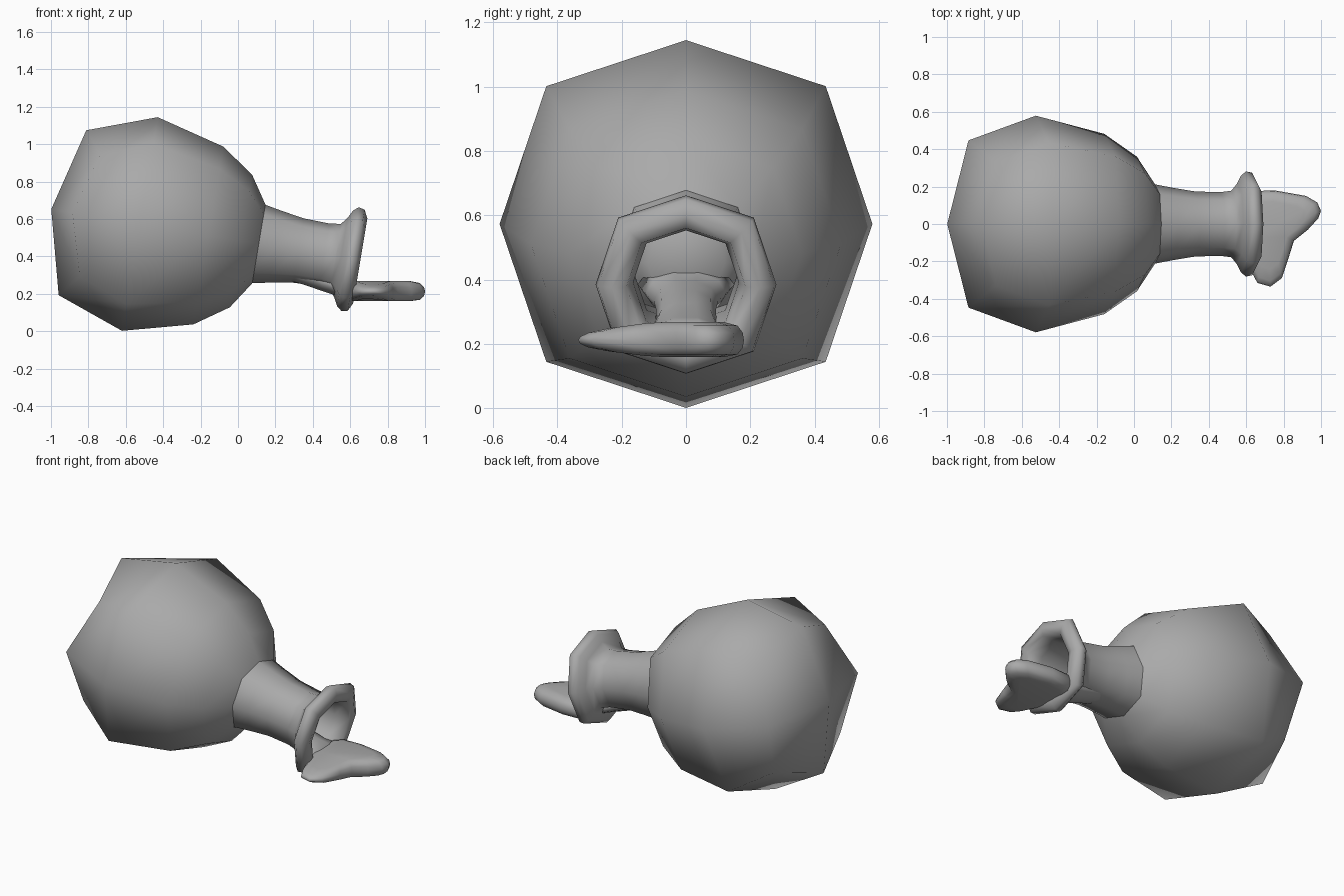
import bpy, bmesh
from math import sin, cos, pi
from mathutils import Vector

cube = bpy.data.objects.get("Cube")
if cube:
    bpy.data.objects.remove(cube, do_unlink=True)

grey = bpy.data.materials.new("plain_grey")
colour = (0.4, 0.4, 0.4, 1)
grey.use_nodes = True
grey.diffuse_color = colour
grey.node_tree.nodes["Principled BSDF"].inputs["Base Color"].default_value = colour

# Frame of the tilted flask: centre of the belly, long axis, and up normal
CENTRE = Vector((-0.525, 0, 0.573))
AXIS = Vector((0.986, 0, -0.165)).normalized()
SIDE = Vector((0, 1, 0))
UP = SIDE.cross(AXIS) * -1


def loft(name, rings, capped=True):
    """Skin a list of equal-length point rings, smooth shaded."""
    bm = bmesh.new()
    rows = [[bm.verts.new(p) for p in ring] for ring in rings]
    n = len(rows[0])
    for a, b in zip(rows, rows[1:]):
        for i in range(n):
            j = (i + 1) % n
            bm.faces.new((a[i], a[j], b[j], b[i]))
    if capped:
        bm.faces.new(rows[0][::-1])
        bm.faces.new(rows[-1])
    bmesh.ops.remove_doubles(bm, verts=bm.verts, dist=0.0005)
    bmesh.ops.recalc_face_normals(bm, faces=bm.faces)
    for face in bm.faces:
        face.smooth = True
    mesh = bpy.data.meshes.new(name)
    bm.to_mesh(mesh)
    bm.free()
    mesh.materials.append(grey)
    bpy.context.collection.objects.link(bpy.data.objects.new(name, mesh))


def turned(name, profile):
    """Eight-sided form from (distance, radius) pairs; corners sit slightly
    wider, or at a second (distance, radius) pair when one is given."""
    rings = []
    for s, r, *corner in profile:
        cs, cr = corner or (s, r * 1.06)
        ring = []
        for k in range(8):
            d, q = (cs, cr) if k % 2 else (s, r)
            a = k * pi / 4
            ring.append(CENTRE + AXIS * d + (UP * cos(a) + SIDE * sin(a)) * q)
        rings.append(ring)
    loft(name, rings, False)


# Round body, with blunt four-sided base
body = [(-0.48, 0.0), (-0.365, 0.447, -0.27, 0.467), (0, 0.579), (0.371, 0.482),
        (0.548, 0.36), (0.645, 0.214)]
turned("flask_body", body)

# Neck, rolled lip and inside of the neck
turned("flask_neck", [
    (0.63, 0.215), (0.74, 0.194), (0.863, 0.174), (1.0, 0.17), (1.06, 0.178),
    (1.09, 0.215), (1.113, 0.26), (1.14, 0.281), (1.173, 0.274),
    (1.195, 0.23), (1.185, 0.185), (1.1, 0.164), (0.9, 0.162), (0.62, 0.19)])

# Liquid filling the body, ending in a plug inside the neck
liquid = [tuple(v * 0.95 for v in row) for row in body]
turned("liquid_fill", liquid + [(0.7, 0.165), (0.74, 0.12), (0.755, 0.0)])

# Tongue of liquid along the neck: x, half width, top, bottom
stream = [(0.17, 0.15, 0.45, 0.32), (0.21, 0.125, 0.425, 0.29),
          (0.27, 0.1, 0.4, 0.27), (0.36, 0.093, 0.37, 0.243),
          (0.45, 0.095, 0.33, 0.212), (0.54, 0.115, 0.285, 0.183),
          (0.62, 0.15, 0.262, 0.175)]
loft("liquid_stream", [
    [Vector((x, w * cos(k * pi / 5), (t + b) / 2 + (t - b) / 2 * sin(k * pi / 5)))
     for k in range(10)] for x, w, t, b in stream])

# Spilled puddle: rounded slab over an irregular outline
outline = [(0.57, 0.13), (0.62, 0.175), (0.75, 0.18), (0.92, 0.15), (0.98, 0.115),
           (1.0, 0.07), (0.985, 0.03), (0.93, -0.03), (0.855, -0.09),
           (0.83, -0.17), (0.79, -0.29), (0.73, -0.335), (0.66, -0.315),
           (0.63, -0.26), (0.58, -0.1)]
mid = Vector((0.73, -0.02))


def puddle_ring(scale, rise):
    """Scaled outline, thinning towards the front tip."""
    ring = []
    for point in outline:
        p = mid + (Vector(point) - mid) * scale
        thin = 1 - 2.4 * max(0, -p.y - 0.1)
        ring.append(Vector((p.x, p.y, 0.212 + rise * thin)))
    return ring


loft("liquid_puddle", [puddle_ring(s, z) for s, z in (
    (0.7, -0.052), (0.9, -0.044), (0.98, -0.024), (1, 0),
    (0.98, 0.024), (0.9, 0.045), (0.7, 0.056))])
